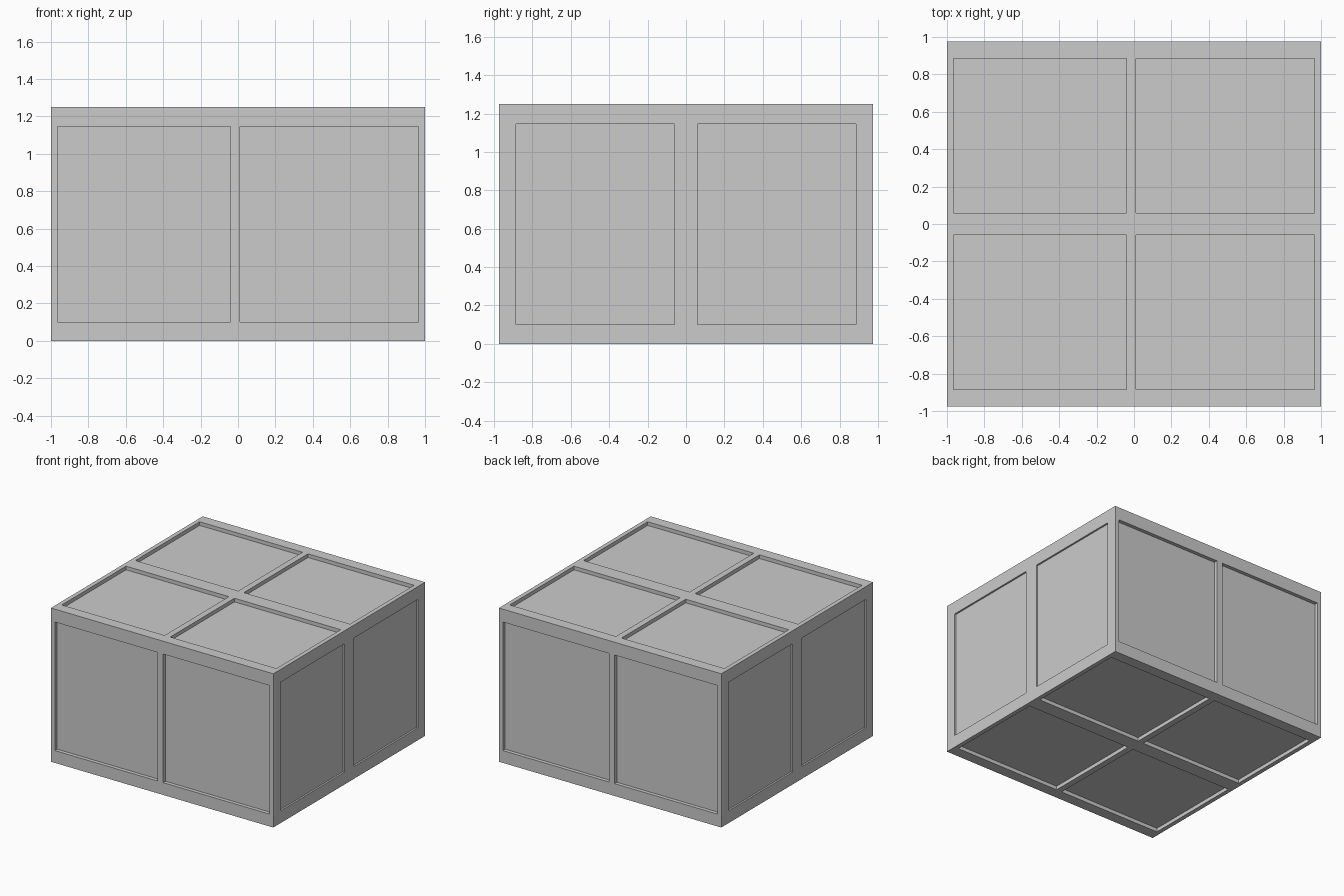
import bpy
import bmesh
from mathutils import Matrix, Vector

if "Cube" in bpy.data.objects:
    bpy.data.objects.remove(bpy.data.objects["Cube"])

HX, HY, H = 1.0, 0.975, 1.25            # half width, half depth, height
XS = [(-0.965, -0.04), (0.01, 0.965)]   # panel spans along each axis
YS = [(-0.885, -0.06), (0.06, 0.885)]
ZS = (0.10, 1.145)
DEEP, SHALLOW, OUT = 0.03, 0.014, 0.1   # recess depths, cutter overshoot


def add_box(bm, x, y, z):
    lo, hi = Vector((x[0], y[0], z[0])), Vector((x[1], y[1], z[1]))
    m = Matrix.Translation((lo + hi) / 2) @ Matrix.Diagonal((*(hi - lo), 1))
    bmesh.ops.create_cube(bm, size=1, matrix=m)


def make_object(name, bm):
    mesh = bpy.data.meshes.new(name)
    bm.to_mesh(mesh)
    bm.free()
    obj = bpy.data.objects.new(name, mesh)
    bpy.context.collection.objects.link(obj)
    return obj


# Solid crate body
bm = bmesh.new()
add_box(bm, (-HX, HX), (-HY, HY), (0, H))
crate = make_object("crate_body", bm)

# Cutters for the recessed panels on all six sides
bm = bmesh.new()
for x in XS:
    add_box(bm, x, (-HY - OUT, -HY + DEEP), ZS)      # front
    add_box(bm, x, (HY - DEEP, HY + OUT), ZS)        # back
    for y in YS:
        add_box(bm, x, y, (H - DEEP, H + OUT))       # top
        add_box(bm, x, y, (-OUT, DEEP))              # bottom
for y in YS:
    add_box(bm, (-HX - OUT, -HX + SHALLOW), y, ZS)   # left
    add_box(bm, (HX - SHALLOW, HX + OUT), y, ZS)     # right
cutter = make_object("panel_cutter", bm)
cutter.hide_render = True

# Carve the panels, then drop the cutter
mod = crate.modifiers.new("panels", 'BOOLEAN')
mod.operation = 'DIFFERENCE'
mod.solver = 'EXACT'
mod.object = cutter
bpy.context.view_layer.objects.active = crate
crate.select_set(True)
bpy.ops.object.modifier_apply(modifier=mod.name)
bpy.data.objects.remove(cutter)
